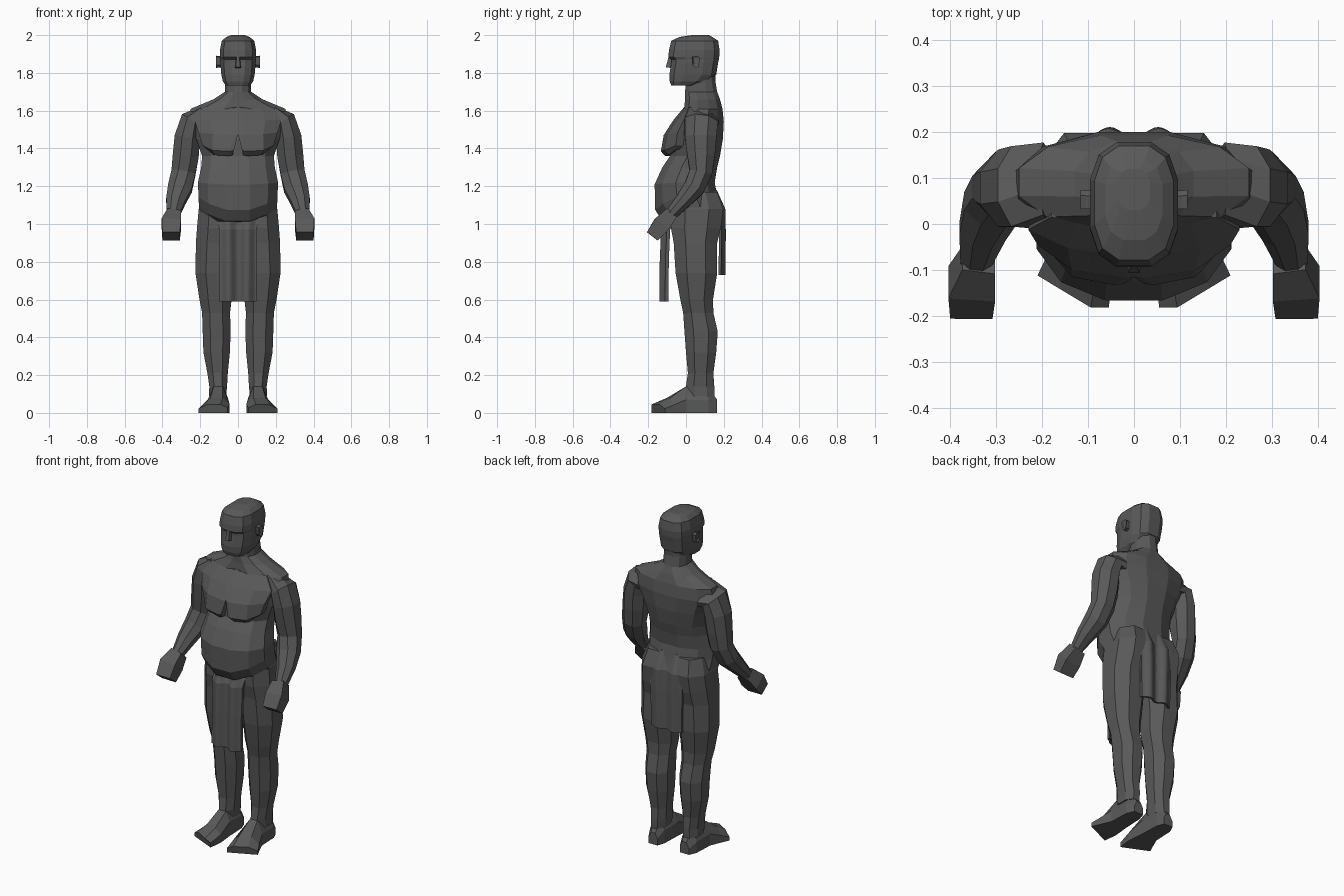
import bpy, bmesh, math
from mathutils import Vector

stone = bpy.data.materials.new("dark_grey")
stone.diffuse_color = (0.1, 0.1, 0.1, 1)


def make(name, rings, mirror=False):
    """Skin a stack of equal-length rings and cap both ends."""
    bm = bmesh.new()
    vs = [[bm.verts.new(p) for p in r] for r in rings]
    n = len(vs[0])
    for a, b in zip(vs, vs[1:]):
        for i in range(n):
            j = (i + 1) % n
            bm.faces.new((a[i], a[j], b[j], b[i]))
    bm.faces.new(vs[0][::-1])
    bm.faces.new(vs[-1])
    bmesh.ops.recalc_face_normals(bm, faces=bm.faces)
    me = bpy.data.meshes.new(name)
    bm.to_mesh(me)
    bm.free()
    me.materials.append(stone)
    ob = bpy.data.objects.new(name, me)
    bpy.context.collection.objects.link(ob)
    if mirror:
        ob.modifiers.new("Mirror", 'MIRROR')
    return ob


def spow(v, e):
    return math.copysign(abs(v) ** e, v)


def body(name, rows, n, e=0.8, mirror=False):
    """Horizontal rings: z, half width, front y, back y, front z drop, centre x."""
    rings = []
    k = spow(math.cos(math.pi / n), e)
    for z, hw, yf, yb, drop, x in rows:
        ring = []
        for i in range(n):
            a = 2 * math.pi * (i + 0.5) / n
            c, s = spow(math.cos(a), e) / k, spow(math.sin(a), e) / k
            y = (yf + yb) / 2 + s * (yb - yf) / 2
            ring.append((x + c * hw, y, z - drop * min(s, 0) ** 2))
        rings.append(ring)
    return make(name, rings, mirror)


def limb(name, rows, n=8):
    """Rings square to a path: centre, side radius, front/back radius."""
    rings = []
    pts = [Vector(r[0]) for r in rows]
    for i, (_, ru, rv) in enumerate(rows):
        t = (pts[min(i + 1, len(pts) - 1)] - pts[max(i - 1, 0)]).normalized()
        u = (Vector((1, 0, 0)) - t * t.x).normalized()
        v = t.cross(u)
        angs = [2 * math.pi * (k + 0.5) / n for k in range(n)]
        m = math.cos(math.pi / n)
        rings.append([pts[i] + u * ru * math.cos(a) / m + v * rv * math.sin(a) / m for a in angs])
    return make(name, rings, True)


# torso with overhanging belly, shoulders and neck
body("torso", [
    (0.93, 0.14, -0.04, 0.15, 0, 0), (1.02, 0.20, -0.07, 0.17, 0.01, 0),
    (1.10, 0.207, -0.125, 0.178, 0.085, 0), (1.15, 0.209, -0.163, 0.165, 0.075, 0),
    (1.22, 0.212, -0.166, 0.152, 0.01, 0), (1.30, 0.195, -0.125, 0.165, 0, 0),
    (1.36, 0.19, -0.085, 0.18, 0, 0), (1.45, 0.22, -0.085, 0.195, 0, 0),
    (1.54, 0.265, -0.055, 0.20, 0, 0), (1.61, 0.25, -0.01, 0.193, 0, 0),
    (1.66, 0.13, -0.005, 0.18, 0, 0), (1.70, 0.07, -0.005, 0.165, 0, 0),
    (1.76, 0.068, 0.0, 0.155, 0, 0), (1.82, 0.066, 0.0, 0.16, 0, 0)], 12, 0.92)

# chest plates
def pec_ring(z, x0, x1, yf, out, rise):
    return [(x0, 0.02, z), (x1, 0.03, z + rise), (x1, out, z + rise),
            ((x0 + x1) / 2 + 0.03, yf + 0.018, z), (x0 + 0.02, yf, z - 0.005), (x0, yf + 0.003, z)]
make("chest_plate", [
    pec_ring(1.365, 0.028, 0.165, -0.110, -0.05, 0.03),
    pec_ring(1.39, 0.022, 0.188, -0.133, -0.055, 0.025),
    pec_ring(1.475, 0.0, 0.21, -0.118, -0.045, 0.01),
    pec_ring(1.55, 0.0, 0.23, -0.07, -0.012, 0),
    pec_ring(1.62, 0.0, 0.18, -0.012, 0.015, 0)], True)

# head
body("head", [
    (1.732, 0.064, -0.078, 0.05, 0, 0), (1.755, 0.08, -0.086, 0.12, 0, 0),
    (1.79, 0.088, -0.088, 0.16, 0, 0), (1.855, 0.094, -0.078, 0.17, 0, 0),
    (1.872, 0.094, -0.078, 0.174, 0, 0), (1.885, 0.096, -0.094, 0.176, 0, 0),
    (1.92, 0.096, -0.090, 0.178, 0, 0), (1.97, 0.086, -0.078, 0.17, 0, 0),
    (1.99, 0.062, -0.035, 0.14, 0, 0), (2.0, 0.035, 0.03, 0.12, 0, 0)], 12, 0.72)

# nose and ears
make("nose", [
    [(-0.018, -0.07, 1.825), (0.018, -0.07, 1.825), (0.012, -0.107, 1.83), (-0.012, -0.107, 1.83)],
    [(-0.01, -0.07, 1.885), (0.01, -0.07, 1.885), (0.007, -0.092, 1.885), (-0.007, -0.092, 1.885)]])
make("ear", [[(x, 0.05 + sy * s, 1.86 + sz * s) for sy, sz in
              ((-0.018, 0.026), (0.012, 0.031), (0.024, 0.02), (0.018, -0.025), (0, -0.034), (-0.014, -0.02))]
             for x, s in ((0.08, 0.95), (0.104, 0.95), (0.116, 1.0), (0.111, 0.6))], True)

# upper arms and forearms
limb("arm", [
    ((0.19, 0.09, 1.56), 0.05, 0.088), ((0.247, 0.08, 1.54), 0.062, 0.088),
    ((0.268, 0.078, 1.46), 0.068, 0.084), ((0.277, 0.08, 1.36), 0.069, 0.073),
    ((0.289, 0.078, 1.27), 0.064, 0.06), ((0.307, 0.042, 1.19), 0.064, 0.056),
    ((0.330, -0.017, 1.12), 0.051, 0.043), ((0.344, -0.08, 1.05), 0.034, 0.032)])

# hands
limb("hand", [
    ((0.338, -0.078, 1.055), 0.036, 0.035), ((0.353, -0.13, 0.997), 0.051, 0.046),
    ((0.354, -0.178, 0.935), 0.046, 0.036)], 4)

# legs
body("leg", [
    (0.09, 0.045, 0.01, 0.15, 0, 0.108), (0.14, 0.047, 0.0, 0.15, 0, 0.105),
    (0.21, 0.054, 0.01, 0.145, 0, 0.108), (0.32, 0.070, 0.0, 0.16, 0, 0.113),
    (0.43, 0.074, -0.008, 0.168, 0, 0.113), (0.53, 0.074, -0.015, 0.145, 0, 0.116),
    (0.60, 0.085, -0.03, 0.143, 0, 0.119), (0.74, 0.100, -0.055, 0.165, 0, 0.125),
    (0.90, 0.108, -0.065, 0.165, 0, 0.115), (0.98, 0.108, -0.08, 0.185, 0, 0.109),
    (1.08, 0.102, -0.08, 0.198, 0, 0.106), (1.17, 0.08, -0.06, 0.165, 0, 0.10)], 8, 0.9, True)

# feet
def foot_ring(y, x0, x1, h, slant=0):
    w = x1 - x0
    return [(x0, y, 0), (x1, y + slant, 0), (x1, y + slant, h * 0.5),
            (x0 + w * 0.7, y + slant * 0.6, h), (x0 + w * 0.25, y, h), (x0, y, h * 0.6)]
make("foot", [
    foot_ring(0.165, 0.075, 0.135, 0.07), foot_ring(0.12, 0.06, 0.155, 0.13),
    foot_ring(0.0, 0.055, 0.16, 0.14), foot_ring(-0.10, 0.045, 0.19, 0.08, 0.03),
    foot_ring(-0.182, 0.055, 0.21, 0.045, 0.07)], True)

# hanging cloth panels with folds
def cloth(name, rows, amp, waves, thick, phase, n=24):
    rings = []
    for z, w, y in rows:
        front, back = [], []
        for i in range(n + 1):
            f = i / n * 2 - 1
            yy = y + amp * math.cos(f * math.pi * waves + phase)
            front.append((f * w, yy - thick / 2, z))
            back.append((f * w, yy + thick / 2, z))
        rings.append(front + back[::-1])
    return make(name, rings)
cloth("front_cloth", [(0.59, 0.097, -0.117), (0.80, 0.098, -0.115), (0.97, 0.10, -0.108), (1.07, 0.11, -0.06)],
      0.015, 2, 0.018, 0)
cloth("back_cloth", [(0.73, 0.10, 0.19), (0.95, 0.105, 0.193), (1.08, 0.11, 0.19), (1.18, 0.10, 0.145)],
      0.011, 2, 0.014, math.pi)
